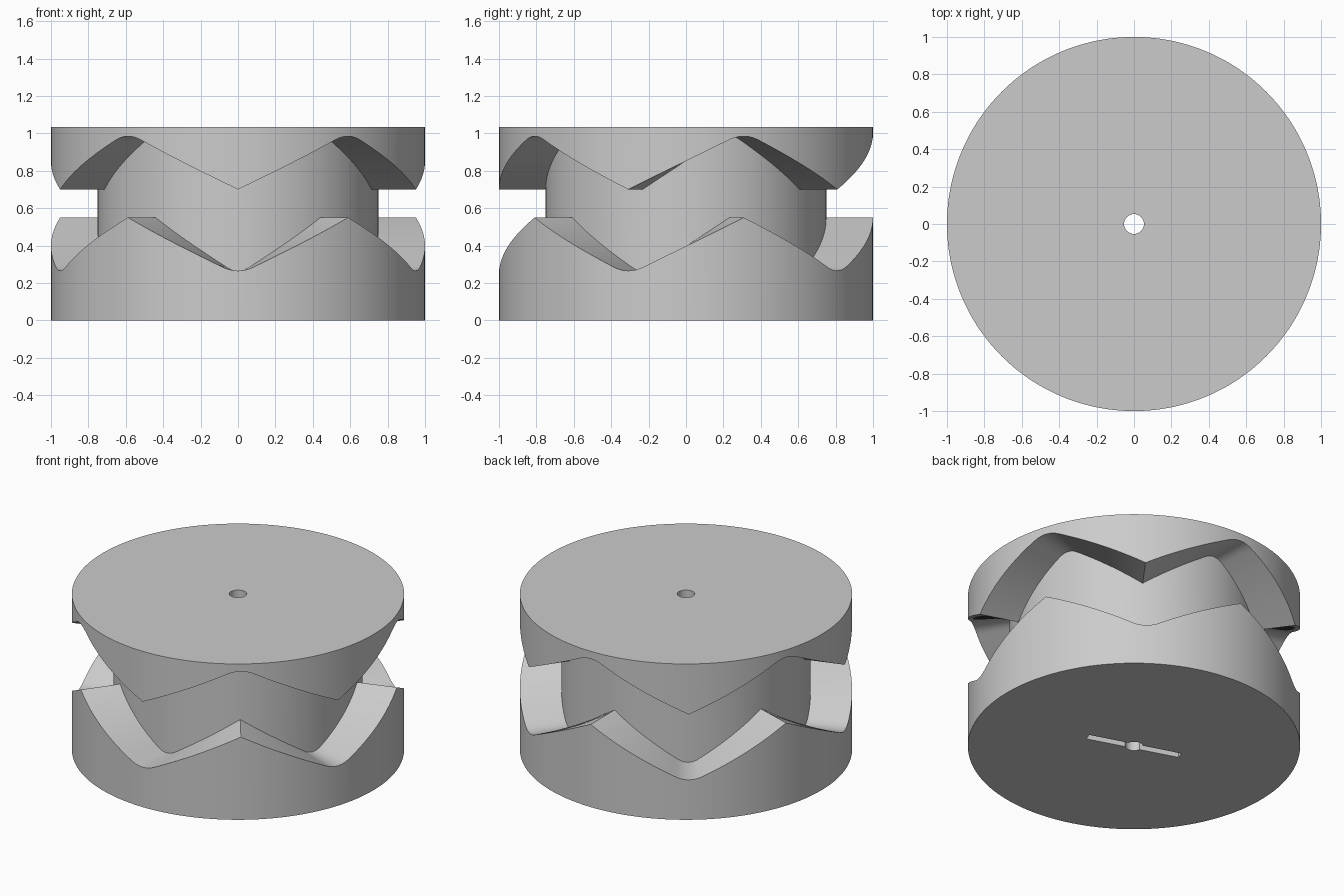
import bpy, bmesh, math

if "Cube" in bpy.data.objects:
    bpy.data.objects.remove(bpy.data.objects["Cube"])

STEPS = 360          # one ring section per degree
HOLE, CORE, RIM = 0.053, 0.75, 1.0
HEIGHT = 1.035
RISE = 0.305         # height of the zigzag before rounding
ROUND = 4.8          # half width of the rounded bends, degrees

grey = bpy.data.materials.new("grey")
grey.diffuse_color = (0.6, 0.6, 0.6, 1)
grey.use_nodes = True
grey.node_tree.nodes["Principled BSDF"].inputs["Base Color"].default_value = grey.diffuse_color


def bend(d):
    """Distance from a bend in degrees, with the bend itself rounded."""
    return d if d > ROUND else (d * d + ROUND * ROUND) / (2 * ROUND)


def section(deg):
    """Cross-section of the grooved drum at an angle from the front."""
    d = deg % 72
    d = min(d, 72 - d)                      # 0 at a low bend, 36 at a high one
    lower = 0.55 - RISE + RISE * bend(d) / 36
    upper = 0.70 + RISE - RISE * bend(36 - d) / 36
    return [(HOLE, 0), (RIM, 0), (RIM, lower), (CORE, lower),
            (CORE, upper), (RIM, upper), (RIM, HEIGHT), (HOLE, HEIGHT)]


# Drum with five-lobed zigzag groove and centre bore
bm = bmesh.new()
rings = []
for i in range(STEPS):
    a = math.radians(i * 360 / STEPS)
    rings.append([bm.verts.new((r * math.sin(a), -r * math.cos(a), z))
                  for r, z in section(i * 360 / STEPS)])
for i in range(STEPS):
    p, q = rings[i], rings[(i + 1) % STEPS]
    for j in range(len(p)):
        k = (j + 1) % len(p)
        bm.faces.new((p[j], q[j], q[k], p[k]))
bmesh.ops.recalc_face_normals(bm, faces=bm.faces)
mesh = bpy.data.meshes.new("grooved_drum")
bm.to_mesh(mesh)
bm.free()
drum = bpy.data.objects.new("grooved_drum", mesh)
bpy.context.collection.objects.link(drum)
mesh.materials.append(grey)

# Drive slot across the bore on the underside
bpy.ops.mesh.primitive_cube_add(size=1, rotation=(0, 0, math.radians(-18)))
cutter = bpy.context.object
cutter.name = "slot_cutter"
cutter.scale = (0.6, 0.05, 0.2)
cutter.hide_render = True
cutter.data.materials.append(grey)
cut = drum.modifiers.new("slot", 'BOOLEAN')
cut.operation = 'DIFFERENCE'
cut.solver = 'EXACT'
cut.object = cutter

bpy.ops.object.select_all(action='DESELECT')
drum.select_set(True)
bpy.context.view_layer.objects.active = drum
bpy.ops.object.modifier_apply(modifier=cut.name)
bpy.data.objects.remove(cutter)
bpy.ops.object.shade_smooth_by_angle(angle=math.radians(30))
